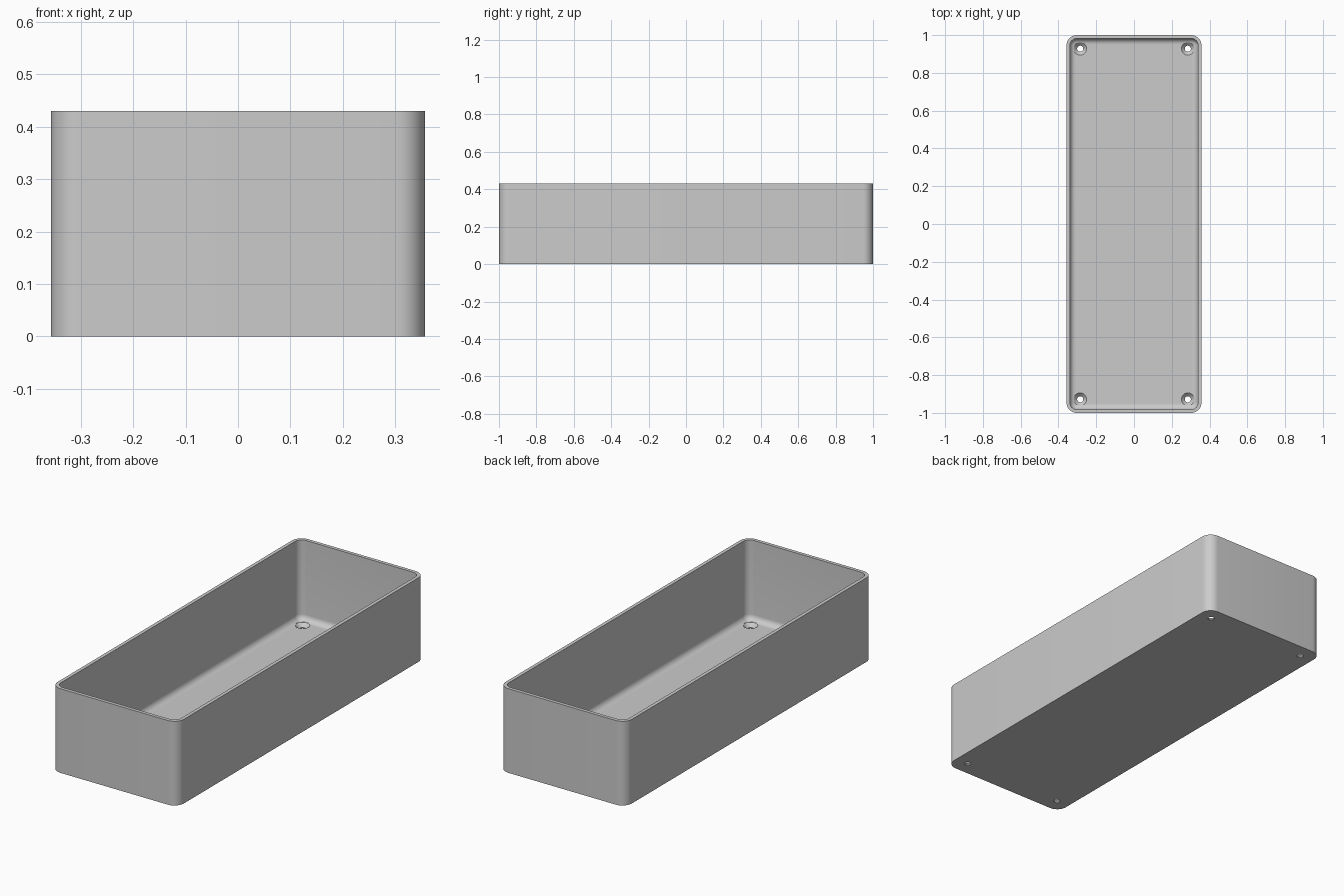
import bpy, bmesh, math

cube = bpy.data.objects.get("Cube")
if cube:
    bpy.data.objects.remove(cube, do_unlink=True)

HALF_X, HALF_Y, HEIGHT = 0.357, 1.0, 0.43
CORNER, WALL, FLOOR, FILLET = 0.054, 0.018, 0.022, 0.03
ARC = 10

grey = bpy.data.materials.new("plain_grey")
grey.use_nodes = True
colour = (0.6, 0.6, 0.6, 1)
grey.diffuse_color = colour
grey.node_tree.nodes["Principled BSDF"].inputs["Base Color"].default_value = colour


def make_object(name, bm):
    bmesh.ops.recalc_face_normals(bm, faces=bm.faces)
    mesh = bpy.data.meshes.new(name)
    bm.to_mesh(mesh)
    bm.free()
    obj = bpy.data.objects.new(name, mesh)
    mesh.materials.append(grey)
    bpy.context.collection.objects.link(obj)
    return obj


def rounded_outline(inset):
    """Rounded rectangle, moved inwards from the outer wall."""
    radius = CORNER - inset
    points = []
    for quarter, (sx, sy) in enumerate([(1, 1), (-1, 1), (-1, -1), (1, -1)]):
        for i in range(ARC + 1):
            a = math.pi / 2 * (quarter + i / ARC)
            points.append((sx * (HALF_X - CORNER) + radius * math.cos(a),
                           sy * (HALF_Y - CORNER) + radius * math.sin(a)))
    return points


def loft(name, rings):
    """Skin a stack of closed rings and cap both ends."""
    bm = bmesh.new()
    loops = [[bm.verts.new((x, y, z)) for x, y in outline] for outline, z in rings]
    for low, high in zip(loops, loops[1:]):
        for i in range(len(low)):
            j = (i + 1) % len(low)
            bm.faces.new((low[i], low[j], high[j], high[i]))
    bm.faces.new(loops[0])
    bm.faces.new(loops[-1])
    return make_object(name, bm)


def circle(cx, cy, radius, sides=32):
    return [(cx + radius * math.cos(2 * math.pi * i / sides),
             cy + radius * math.sin(2 * math.pi * i / sides)) for i in range(sides)]


# Open box: outer wall, rim, inner wall, then a fillet into the floor
section = [(0, 0), (0, HEIGHT), (WALL, HEIGHT)]
for i in range(9):
    a = math.pi / 2 * i / 8
    section.append((WALL + FILLET * (1 - math.cos(a)), FLOOR + FILLET * (1 - math.sin(a))))
tray = loft("open_box", [(rounded_outline(d), z) for d, z in section])

# Countersunk screw holes in the four floor corners
cutters = []
for sx in (-1, 1):
    for sy in (-1, 1):
        x, y = sx * 0.285, sy * 0.928
        rings = [(0.016, -0.02), (0.016, 0.004), (0.034, FLOOR), (0.034, FLOOR + 0.04)]
        cutter = loft("screw_hole_cutter", [(circle(x, y, r), z) for r, z in rings])
        cutter.hide_render = True
        cutters.append(cutter)
        cut = tray.modifiers.new("screw_hole", 'BOOLEAN')
        cut.operation = 'DIFFERENCE'
        cut.solver = 'EXACT'
        cut.object = cutter

# Apply the cuts and shade the curved parts smooth
bpy.ops.object.select_all(action='DESELECT')
bpy.context.view_layer.objects.active = tray
tray.select_set(True)
for modifier in list(tray.modifiers):
    bpy.ops.object.modifier_apply(modifier=modifier.name)
for cutter in cutters:
    bpy.data.objects.remove(cutter, do_unlink=True)
bpy.ops.object.shade_smooth_by_angle(angle=math.radians(30))
